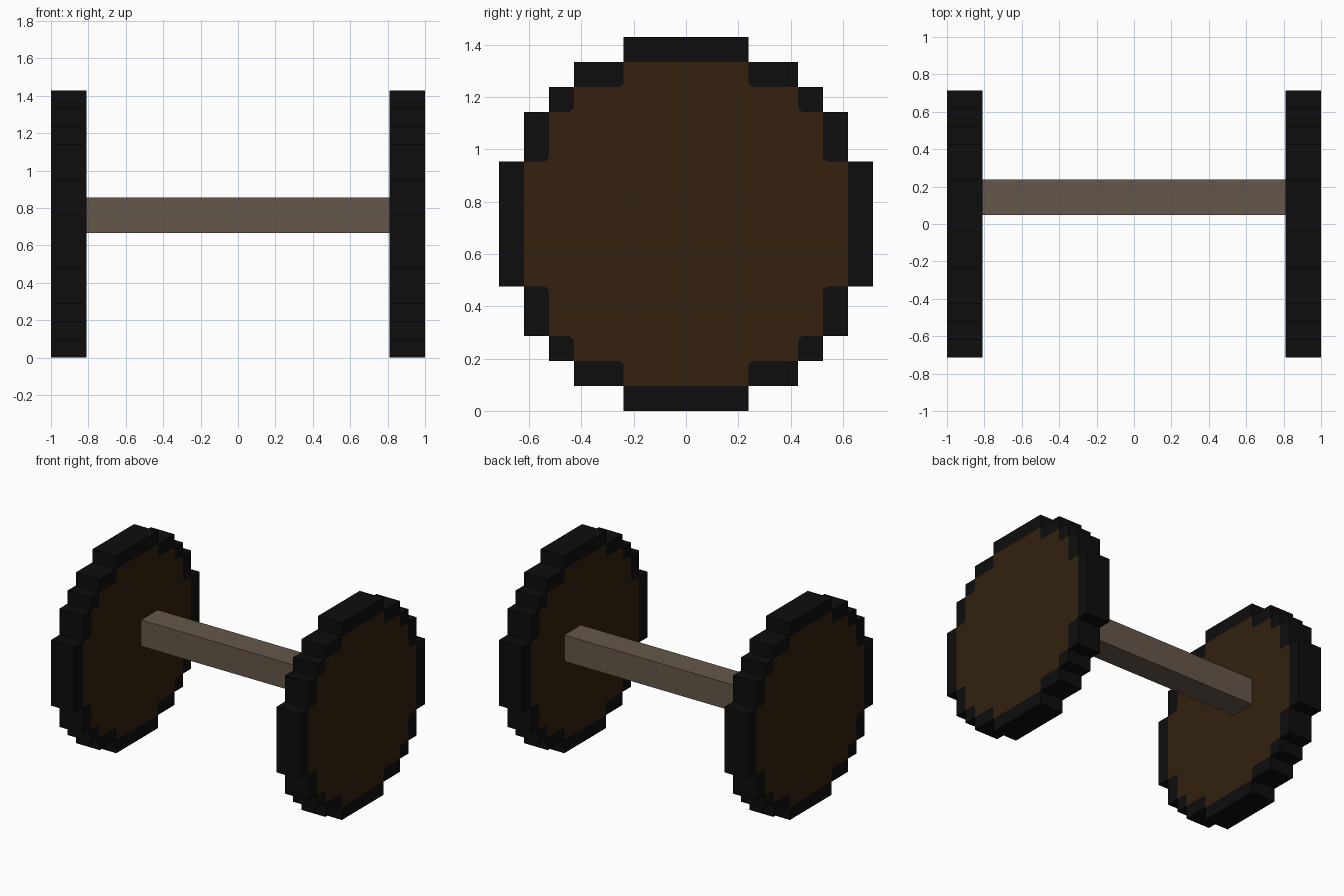
import bpy
import bmesh

cube = bpy.data.objects.get("Cube")
if cube:
    bpy.data.objects.remove(cube, do_unlink=True)

U = 2 / 21             # size of one block
CENTRE_Z = 7.5 * U     # wheel centre height
CUT = 0.16             # small chamfer on the inner rim corners


def material(name, rgb):
    m = bpy.data.materials.new(name)
    m.use_nodes = True
    m.diffuse_color = (*rgb, 1)
    bsdf = m.node_tree.nodes["Principled BSDF"]
    bsdf.inputs["Base Color"].default_value = (*rgb, 1)
    bsdf.inputs["Roughness"].default_value = 0.9
    return m


rubber = material("black tyre", (0.004, 0.004, 0.004))
dark_wood = material("dark brown wood", (0.033, 0.0152, 0.0044))
axle_wood = material("grey brown wood", (0.130, 0.095, 0.069))


def turn(points, quarter):
    """Rotate (y, z) points by quarter turns."""
    for _ in range(quarter):
        points = [(-z, y) for y, z in points]
    return points


def prisms(name, outlines, x0, x1, mat):
    """Extrude (y, z) outlines, in blocks, along x into one object."""
    bm = bmesh.new()
    for outline in outlines:
        face = bm.faces.new([bm.verts.new((x0, y * U, CENTRE_Z + z * U)) for y, z in outline])
        ext = bmesh.ops.extrude_face_region(bm, geom=[face], use_keep_orig=True)
        for v in ext["geom"]:
            if isinstance(v, bmesh.types.BMVert):
                v.co.x = x1
    bmesh.ops.recalc_face_normals(bm, faces=bm.faces)
    mesh = bpy.data.meshes.new(name)
    bm.to_mesh(mesh)
    bm.free()
    mesh.materials.append(mat)
    obj = bpy.data.objects.new(name, mesh)
    bpy.context.collection.objects.link(obj)


# Rim blocks of one quarter: a straight bar and three stepped corner blocks
steps = [(2.5, 4.5, 5.5, 6.5), (4.5, 5.5, 4.5, 5.5), (5.5, 6.5, 2.5, 4.5)]
bar = [(-2.5, 6.5), (2.5, 6.5), (2.5, 7.5), (-2.5, 7.5)]
rim, hub = [], []
for q in range(4):
    rim.append(turn(bar, q))
    side = []
    for y0, y1, z0, z1 in steps:
        rim.append(turn([(y0, z0 + CUT), (y0 + CUT, z0), (y1, z0), (y1, z1), (y0, z1)], q))
        # the hub outline follows the inner side of the blocks
        side += [(y0, z1), (y0, z0 + CUT), (y0 + CUT, z0)]
    side.append((6.5, 2.5))
    hub += turn(side[::-1], q)

# Wheels
for label, s in (("left", 1), ("right", -1)):
    inner, outer = s * 8.5 * U, s * 10.5 * U
    prisms(label + "_wheel_rim", rim, inner, outer, rubber)
    prisms(label + "_wheel_hub", [hub], inner, outer, dark_wood)

# Axle, set behind and above the wheel centre
prisms("axle", [[(0.5, -0.5), (2.5, -0.5), (2.5, 1.5), (0.5, 1.5)]], -8.5 * U, 8.5 * U, axle_wood)
